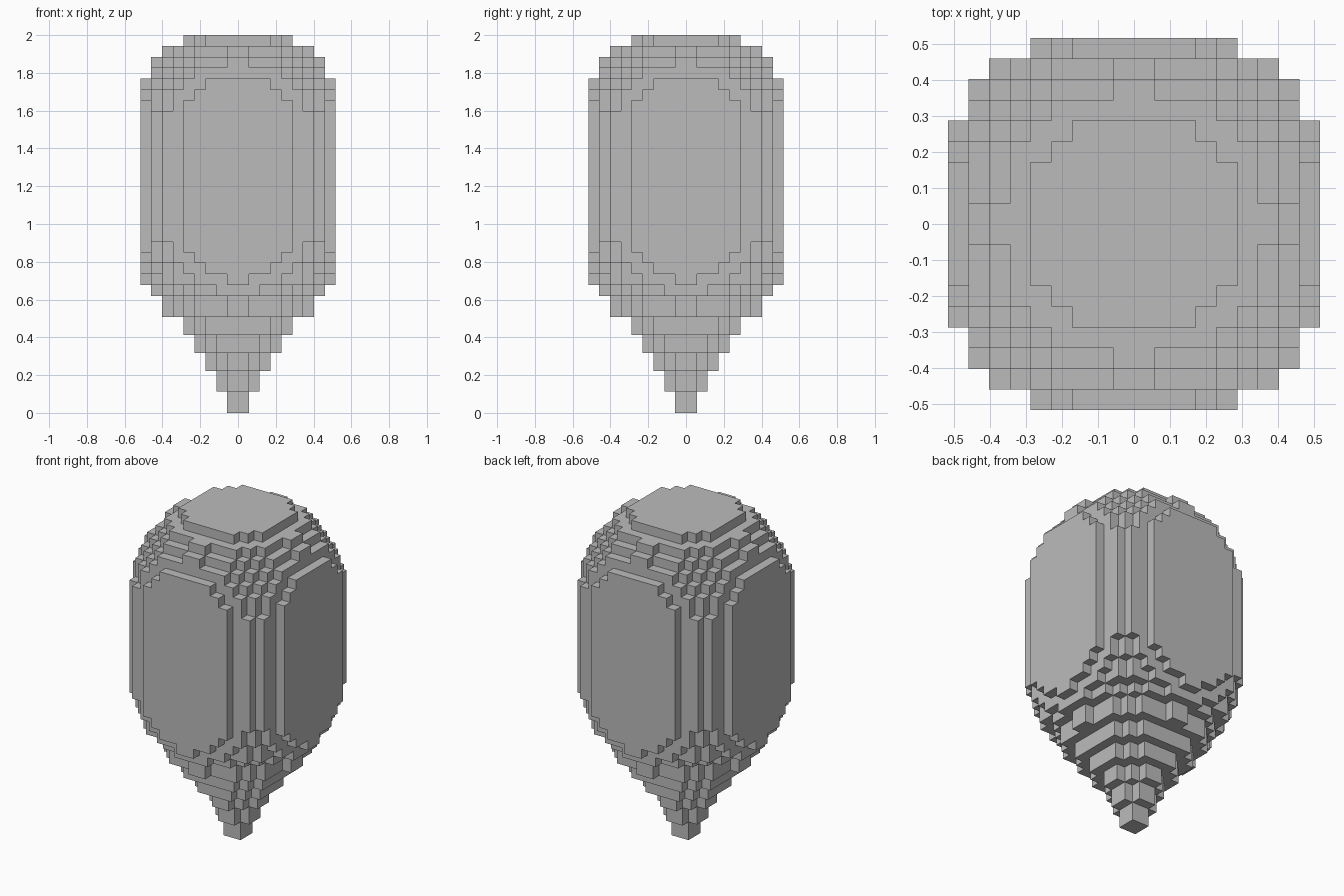
import bpy, bmesh, math

if "Cube" in bpy.data.objects:
    bpy.data.objects.remove(bpy.data.objects["Cube"])

U = 2 * 0.517 / 18          # width of one stair step
N = 9                       # steps from the centre to the widest side

# Layers from the top down: (bottom height, squared radius of the stepped disc)
layers = []
z = 2.0
for level in range(9, 2, -1):                 # domed cap
    z -= U
    layers.append((z, 100 - (level - 0.5) ** 2))
layers.append((0.905, 99.75))                 # straight middle
for bottom, r2 in [(0.849, 93.75), (0.793, 87.75), (0.736, 79.75), (0.677, 73.5),
                   (0.62, 60.0), (0.507, 43.75), (0.412, 27.75), (0.317, 15.5),
                   (0.222, 7.5), (0.112, 3.5), (0.0, 1.0)]:   # stepped lower point
    layers.append((bottom, r2))
heights = [2.0] + [b for b, _ in layers]


def filled(i, j, k):
    """True if the grid cell belongs to the solid."""
    if not (0 <= k < len(layers) and -N <= i < N and -N <= j < N):
        return False
    return (i + 0.5) ** 2 + (j + 0.5) ** 2 < layers[k][1]


# Corner offsets for the six sides of a cell, keyed by neighbour direction
SIDES = {
    (1, 0, 0): [(1, 0, 1), (1, 1, 1), (1, 1, 0), (1, 0, 0)],
    (-1, 0, 0): [(0, 1, 1), (0, 0, 1), (0, 0, 0), (0, 1, 0)],
    (0, 1, 0): [(1, 1, 1), (0, 1, 1), (0, 1, 0), (1, 1, 0)],
    (0, -1, 0): [(0, 0, 1), (1, 0, 1), (1, 0, 0), (0, 0, 0)],
    (0, 0, -1): [(0, 0, 0), (1, 0, 0), (1, 1, 0), (0, 1, 0)],
    (0, 0, 1): [(0, 1, 1), (1, 1, 1), (1, 0, 1), (0, 0, 1)],
}

# Outer skin of the solid
bm = bmesh.new()
verts = {}


def corner(i, j, k):
    if (i, j, k) not in verts:
        verts[i, j, k] = bm.verts.new((i * U, j * U, heights[k]))
    return verts[i, j, k]


for k in range(len(layers)):
    for i in range(-N, N):
        for j in range(-N, N):
            if not filled(i, j, k):
                continue
            for (di, dj, dk), quad in SIDES.items():
                if not filled(i + di, j + dj, k + dk):
                    bm.faces.new([corner(i + a, j + b, k + c) for a, b, c in quad])

# Merge coplanar squares into large flat faces
bmesh.ops.dissolve_limit(bm, angle_limit=math.radians(1), verts=bm.verts[:], edges=bm.edges[:])

mesh = bpy.data.meshes.new("stepped_body")
bm.to_mesh(mesh)
bm.free()

grey = bpy.data.materials.new("grey")
grey.diffuse_color = (0.5, 0.5, 0.5, 1)
grey.use_nodes = True
grey.node_tree.nodes["Principled BSDF"].inputs["Base Color"].default_value = grey.diffuse_color
mesh.materials.append(grey)
body = bpy.data.objects.new("stepped_body", mesh)
bpy.context.collection.objects.link(body)
